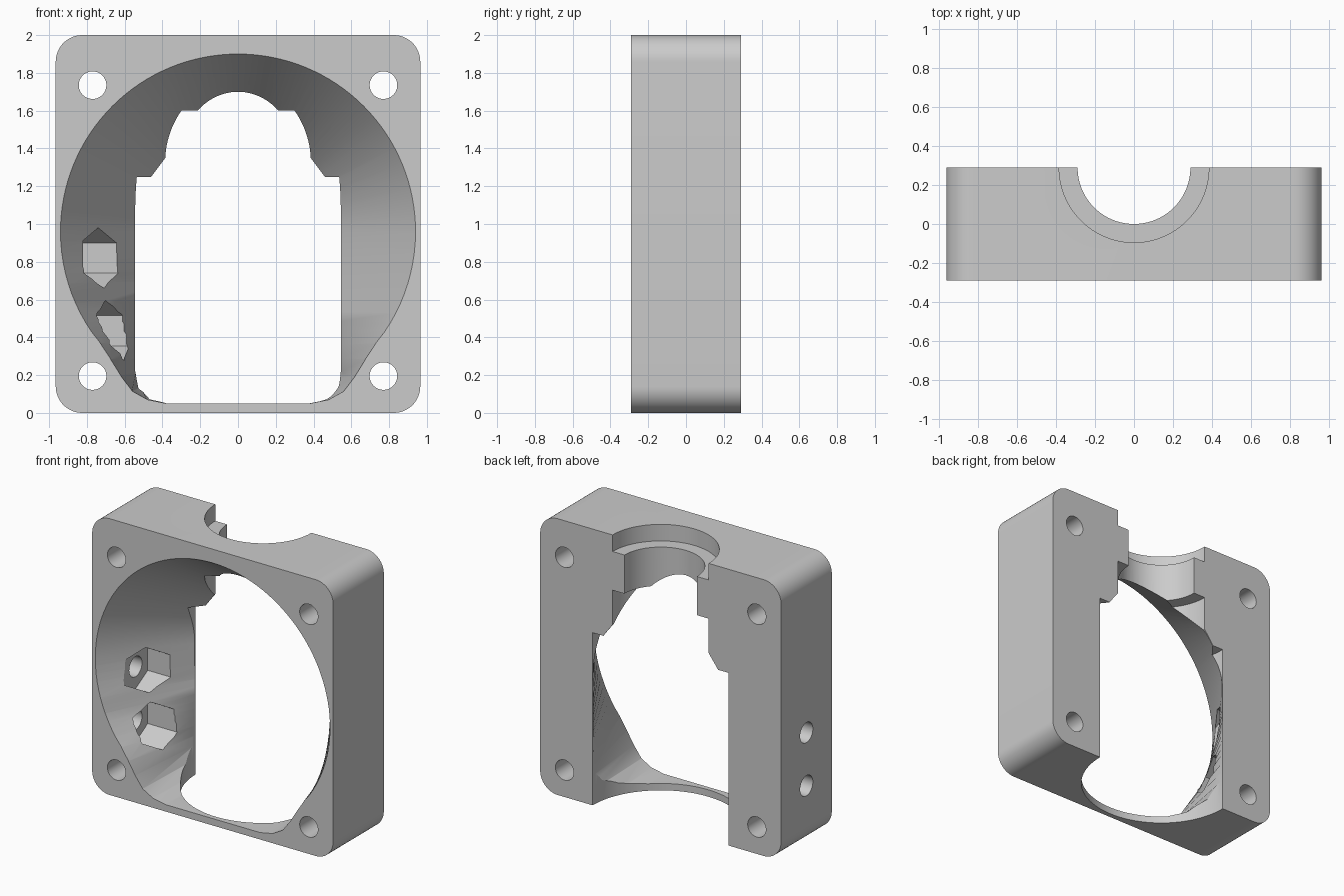
import bpy, bmesh
from math import sin, cos, pi, radians
from mathutils import Matrix, Vector

cube = bpy.data.objects.get("Cube")
if cube:
    bpy.data.objects.remove(cube, do_unlink=True)

W, D, H = 0.965, 0.29, 2.0        # half width, half depth, height


def finish(name, bm):
    bmesh.ops.recalc_face_normals(bm, faces=bm.faces)
    me = bpy.data.meshes.new(name)
    bm.to_mesh(me)
    bm.free()
    ob = bpy.data.objects.new(name, me)
    bpy.context.collection.objects.link(ob)
    return ob


def loft(name, rings):
    """Closed solid through equal-length rings of points."""
    bm = bmesh.new()
    rows = [[bm.verts.new(p) for p in ring] for ring in rings]
    n = len(rows[0])
    for a, b in zip(rows, rows[1:]):
        for i in range(n):
            j = (i + 1) % n
            bm.faces.new((a[i], a[j], b[j], b[i]))
    bm.faces.new(rows[0])
    bm.faces.new(rows[-1])
    return finish(name, bm)


def rod(name, axis, centre, radius, length, sides=48):
    """Prism along the x or y axis."""
    bm = bmesh.new()
    turn = Matrix.Rotation(pi / 2, 4, 'Y' if axis == 'x' else 'X')
    if sides == 6:                # points face front and back
        turn = turn @ Matrix.Rotation(pi / 2, 4, 'Z')
    bmesh.ops.create_cone(bm, cap_ends=True, segments=sides, radius1=radius,
                          radius2=radius, depth=length,
                          matrix=Matrix.Translation(centre) @ turn)
    return finish(name, bm)


# Rounded block
R = 0.14
outline = []
for k, (sx, sz) in enumerate([(1, 1), (-1, 1), (-1, -1), (1, -1)]):
    for i in range(13):
        a = (k + i / 12) * pi / 2
        outline.append((sx * (W - R) + R * cos(a), H / 2 + sz * (H / 2 - R) + R * sin(a)))
body = loft("housing_block", [[(x, y, z) for x, z in outline] for y in (-D, D)])

# Funnel: round front mouth narrowing to an arched back opening
CZ, RF, RB = 0.96, 0.94, 0.54
front, back = [], []
for i in range(33):
    a = pi / 2 * (1 - i / 32)
    front.append((RF * cos(a), CZ + RF * sin(a)))
    back.append((RB * cos(a), CZ + RB * sin(a)))
for i in range(1, 11):
    a = radians(-3.4 * i)
    front.append((RF * cos(a), CZ + RF * sin(a)))
    back.append((RB, CZ - 0.053 * i))
front += [(.73, .37), (.675, .285), (.62, .195), (.56, .115), (.48, .07), (.38, .05)]
back += [(RB, .36), (RB, .29), (RB, .22)]
back += [(.37 + .17 * cos(radians(a)), .22 + .17 * sin(radians(a))) for a in (-30, -60, -90)]


def full_ring(half, y):
    pts = half + [(-x, z) for x, z in reversed(half[1:])]
    return [Vector((x, y, z)) for x, z in pts]


f_ring, b_ring = full_ring(front, -D), full_ring(back, D)
funnel = loft("funnel_cutter", [[f.lerp(b, t) for f, b in zip(f_ring, b_ring)]
                                for t in (-0.02, 1.02)])

# Stepped vertical bore, open to the back
steps = [(.545, -.1), (.545, 1.25), (.46, 1.25), (.385, 1.35), (.385, 1.6),
         (.29, 1.6), (.29, 1.88), (.385, 1.88), (.385, 2.1)]
SEG = 96
bore = loft("bore_cutter", [[(r * cos(2 * pi * i / SEG), D + r * sin(2 * pi * i / SEG), z)
                             for i in range(SEG)] for r, z in steps])

# Corner screw holes, side screw holes and nut pockets
cutters = [funnel, bore]
for x in (-.77, .77):
    for z in (.195, 1.735):
        cutters.append(rod("corner_hole_cutter", 'y', (x, 0, z), .073, 1))
for z in (.82, .435):
    cutters.append(rod("side_hole_cutter", 'x', (-.85, 0, z), .073, .5))
    cutters.append(rod("nut_pocket_cutter", 'x', (-.57, 0, z), .16, .5, 6))

bpy.context.view_layer.objects.active = body
for cutter in cutters:
    cutter.hide_render = True
    mod = body.modifiers.new("cut", 'BOOLEAN')
    mod.operation = 'DIFFERENCE'
    mod.solver = 'EXACT'
    mod.object = cutter
    bpy.ops.object.modifier_apply(modifier=mod.name)
    bpy.data.objects.remove(cutter, do_unlink=True)

# Plain grey finish
grey = bpy.data.materials.new("plain_grey")
grey.use_nodes = True
colour = (0.6, 0.6, 0.6, 1)
grey.diffuse_color = colour
grey.node_tree.nodes["Principled BSDF"].inputs["Base Color"].default_value = colour
body.data.materials.clear()
body.data.materials.append(grey)
for p in body.data.polygons:
    p.material_index = 0

bpy.ops.object.select_all(action='DESELECT')
body.select_set(True)
bpy.ops.object.shade_smooth_by_angle(angle=radians(30))
